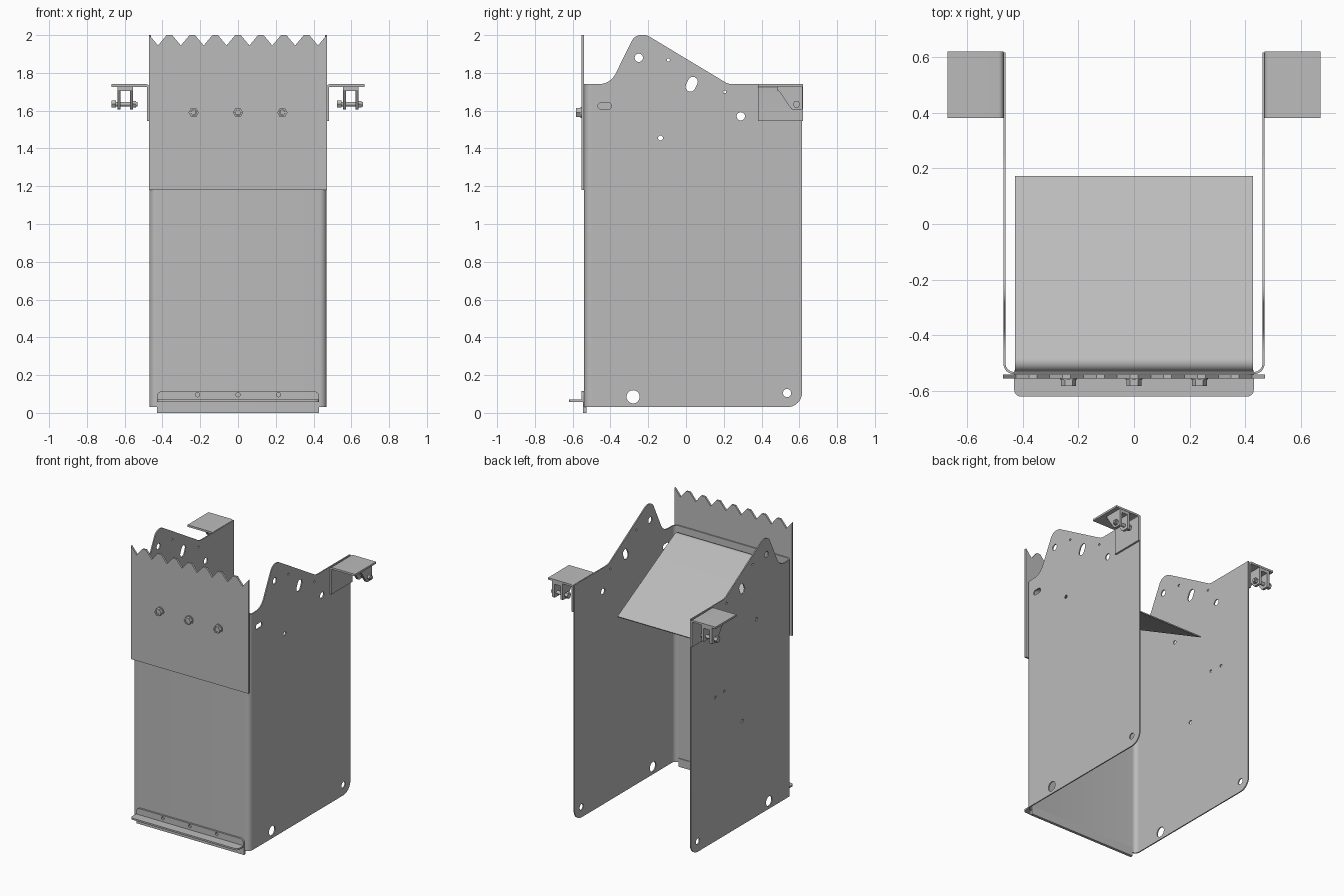
import bpy, bmesh, math
from mathutils import Matrix, Vector

cube = bpy.data.objects.get("Cube")
if cube:
    bpy.data.objects.remove(cube, do_unlink=True)

steel = bpy.data.materials.new("grey_steel")
steel.use_nodes = True
GREY = (0.5, 0.5, 0.5, 1)
steel.diffuse_color = GREY
steel.node_tree.nodes["Principled BSDF"].inputs["Base Color"].default_value = GREY

# Local (u, v, depth) axes to world for each drawing plane
PLANES = {
    "YZ": Matrix(((0, 0, 1, 0), (1, 0, 0, 0), (0, 1, 0, 0), (0, 0, 0, 1))),
    "XZ": Matrix(((1, 0, 0, 0), (0, 0, -1, 0), (0, 1, 0, 0), (0, 0, 0, 1))),
    "XY": Matrix.Identity(4),
}
AXIS = {"YZ": 0, "XZ": 1, "XY": 2}


def plate(name, plane, loops, low, high):
    """Flat sheet cut from an outline and hole loops, spanning low..high along its normal."""
    curve = bpy.data.curves.new(name, "CURVE")
    curve.dimensions = "2D"
    curve.fill_mode = "BOTH"
    curve.extrude = (high - low) / 2
    for loop in loops:
        spline = curve.splines.new("POLY")
        spline.points.add(len(loop) - 1)
        for point, (u, v) in zip(spline.points, loop):
            point.co = (u, v, 0, 1)
        spline.use_cyclic_u = True
    temp = bpy.data.objects.new(name + "_outline", curve)
    bpy.context.collection.objects.link(temp)
    bpy.context.view_layer.update()
    mesh = bpy.data.meshes.new_from_object(temp.evaluated_get(bpy.context.evaluated_depsgraph_get()))
    bpy.data.objects.remove(temp, do_unlink=True)
    bpy.data.curves.remove(curve)
    offset = Vector((0, 0, 0))
    offset[AXIS[plane]] = (low + high) / 2
    mesh.transform(Matrix.Translation(offset) @ PLANES[plane])
    bm = bmesh.new()
    bm.from_mesh(mesh)
    bmesh.ops.remove_doubles(bm, verts=bm.verts, dist=1e-5)
    bmesh.ops.recalc_face_normals(bm, faces=bm.faces)
    bm.to_mesh(mesh)
    bm.free()
    mesh.materials.clear()
    mesh.materials.append(steel)
    mesh.shade_smooth()
    mesh.set_sharp_from_angle(angle=math.radians(30))
    mesh.name = name
    obj = bpy.data.objects.new(name, mesh)
    bpy.context.collection.objects.link(obj)
    return obj


def circle(u, v, r, n=20, turn=0):
    return [(u + r * math.cos(turn + math.tau * i / n), v + r * math.sin(turn + math.tau * i / n))
            for i in range(n)]


def slot(u, v, length, r, angle):
    """Rounded slot, length measured between its end centres."""
    points = []
    for end in (0, 1):
        a = angle + math.pi * end
        cu, cv = u + math.cos(a) * length / 2, v + math.sin(a) * length / 2
        points += [(cu + r * math.cos(a + t * math.pi / 8), cv + r * math.sin(a + t * math.pi / 8))
                   for t in range(-4, 5)]
    return points


def rounded(corners, closed=True, steps=8):
    """Polygon or path whose (u, v, radius) corners become arcs."""
    out = []
    n = len(corners)
    for i, (u, v, r) in enumerate(corners):
        p = Vector((u, v))
        if r == 0 or (not closed and i in (0, n - 1)):
            out.append((u, v))
            continue
        a = (Vector(corners[i - 1][:2]) - p).normalized()
        b = (Vector(corners[(i + 1) % n][:2]) - p).normalized()
        half = a.angle(b) / 2
        centre = p + (a + b).normalized() * r / math.sin(half)
        start = p + a * r / math.tan(half) - centre
        sweep = start.angle_signed(p + b * r / math.tan(half) - centre)
        for s in range(steps + 1):
            out.append(tuple(centre + Matrix.Rotation(-sweep * s / steps, 2) @ start))
    return out


def ribbon(path, thick):
    """Outline of a bent sheet following a path."""
    left, right = [], []
    for i, p in enumerate(path):
        d1 = Vector(path[i]) - Vector(path[max(i - 1, 0)])
        d2 = Vector(path[min(i + 1, len(path) - 1)]) - Vector(path[i])
        d = (d1.normalized() + d2.normalized()).normalized()
        normal = Vector((-d.y, d.x)) * thick / 2
        left.append(tuple(Vector(p) + normal))
        right.append(tuple(Vector(p) - normal))
    return left + right[::-1]


def box(u0, u1, v0, v1):
    return [(u0, v0), (u1, v0), (u1, v1), (u0, v1)]


# Side panels with raised shoulder and drilled holes
side = rounded([(-0.5, 0.03, 0), (0.615, 0.03, 0.08), (0.615, 1.74, 0), (0.225, 1.74, 0.08),
                (-0.215, 2.005, 0.075), (-0.275, 1.995, 0.06), (-0.4, 1.74, 0.1), (-0.5, 1.74, 0)])
holes = [circle(*h) for h in ((-0.25, 1.88, 0.022), (-0.093, 1.868, 0.008), (0.205, 1.7, 0.008),
                              (0.29, 1.57, 0.022), (-0.135, 1.455, 0.013), (-0.28, 0.085, 0.035),
                              (0.535, 0.105, 0.022))]
holes.append(slot(0.03, 1.74, 0.03, 0.026, math.radians(65)))
left_extra = [slot(-0.43, 1.625, 0.036, 0.018, 0)]
right_extra = [circle(0.336, 1.07, 0.01), circle(0.233, 1.075, 0.01), circle(0.026, 0.78, 0.013)]
plate("left_side_panel", "YZ", [side] + holes + left_extra, 0.461, 0.469)
plate("right_side_panel", "YZ", [side] + holes + right_extra, -0.469, -0.461)

# Front panel wrapping round into the sides
wrap = rounded([(-0.465, -0.5, 0), (-0.465, -0.535, 0.034), (0.465, -0.535, 0.034), (0.465, -0.5, 0)], False)
plate("front_panel", "XY", [ribbon(wrap, 0.008)], 0.03, 1.74)

# Serrated plate on the upper front
teeth = [(-0.47, 1.18), (0.47, 1.18), (0.47, 2.0)]
PITCH = 0.121
for i in range(8):
    x = PITCH * (3.5 - i)
    teeth += [(x + 0.046, 2.0), (x, 1.945), (x - 0.046, 2.0)]
teeth.append((-0.47, 2.0))
plate("serrated_plate", "XZ", [teeth], -0.554, -0.54)

# Plate bolts
for i, x in enumerate((-0.235, 0, 0.235)):
    plate(f"plate_washer_{i}", "XZ", [circle(x, 1.59, 0.03)], -0.559, -0.553)
    plate(f"plate_nut_{i}", "XZ", [circle(x, 1.59, 0.027, 6), circle(x, 1.59, 0.015)], -0.582, -0.559)
    plate(f"plate_stud_{i}", "XZ", [circle(x, 1.59, 0.014)], -0.578, -0.559)

# Sloping tray with a flange fixed behind the front panel
tray = rounded([(-0.526, 1.5, 0), (-0.526, 1.72, 0.03), (0.17, 1.35, 0)], False)
plate("sloping_tray", "YZ", [ribbon(tray, 0.008)], -0.428, 0.428)

# Bottom lip: drilled flange, projecting shelf and wiper strip
flange = rounded([(-0.43, 0.06, 0), (0.43, 0.06, 0), (0.43, 0.115, 0.03), (-0.43, 0.115, 0.03)])
plate("lip_flange", "XZ", [flange] + [circle(x, 0.096, 0.011) for x in (-0.215, 0, 0.215)], -0.552, -0.539)
shelf = rounded([(-0.43, -0.62, 0.025), (0.43, -0.62, 0.025), (0.43, -0.54, 0), (-0.43, -0.54, 0)])
plate("lip_shelf", "XY", [shelf], 0.058, 0.07)
plate("wiper_strip", "XZ", [box(-0.43, 0.43, 0, 0.06)], -0.546, -0.526)

# Rear mounting brackets with a clevis and cross bolt
clevis = rounded([(0.485, 1.715, 0), (0.56, 1.605, 0.02), (0.618, 1.605, 0.01), (0.618, 1.715, 0)])
for name, s in (("left", 1), ("right", -1)):
    angle = [(0.475 * s, 1.545), (0.475 * s, 1.733), (0.67 * s, 1.733)]
    angle = rounded([(angle[0][0], angle[0][1], 0), (*angle[1], 0.012), (*angle[2], 0)], False)
    plate(name + "_bracket", "XZ", [ribbon(angle, 0.014)], 0.38, 0.62)
    mid = 0.597 * s
    for k, dx in enumerate((-0.033, 0.033)):
        plate(f"{name}_clevis_leg_{k}", "YZ", [clevis], mid + dx - 0.009, mid + dx + 0.009)
    plate(name + "_clevis_top", "XY", [box(mid - 0.042, mid + 0.042, 0.485, 0.618)], 1.705, 1.727)
    plate(name + "_cross_bolt", "YZ", [circle(0.585, 1.635, 0.012)], mid - 0.06, mid + 0.065)
    plate(name + "_bolt_head", "YZ", [circle(0.585, 1.635, 0.022, 6)], mid - 0.072, mid - 0.05)
    plate(name + "_bolt_nut", "YZ", [circle(0.585, 1.635, 0.02, 6)], mid + 0.042, mid + 0.058)
